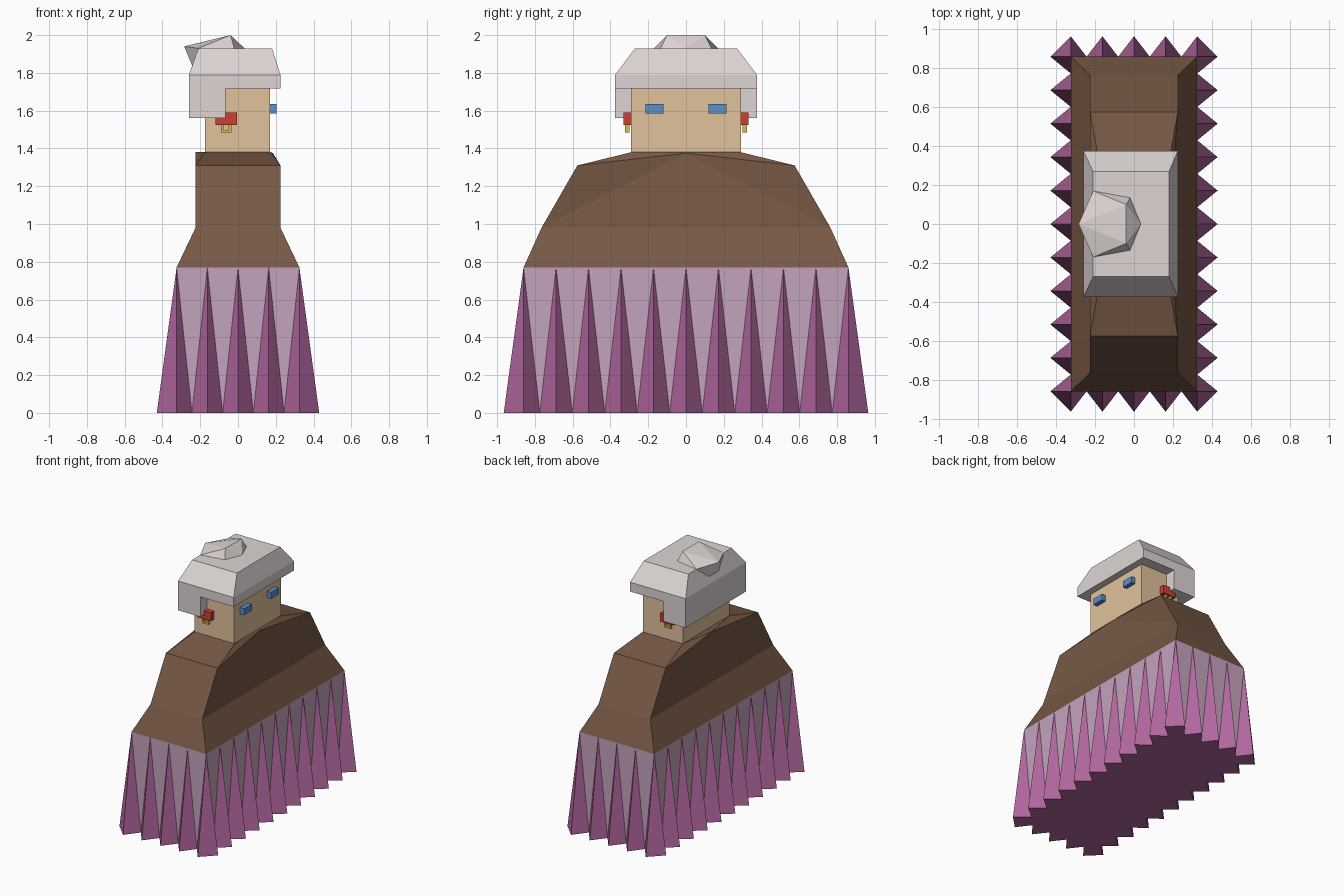
import bpy, bmesh
from mathutils import Vector

if "Cube" in bpy.data.objects:
    bpy.data.objects.remove(bpy.data.objects["Cube"])


def mat(name, r, g, b):
    m = bpy.data.materials.new(name)
    m.diffuse_color = tuple((c / 255) ** 2.2 for c in (r, g, b)) + (1,)
    m.use_nodes = True
    m.node_tree.nodes["Principled BSDF"].inputs["Base Color"].default_value = m.diffuse_color
    return m


PURPLE = mat("purple", 176, 102, 157)
LILAC = mat("lilac", 194, 162, 187)
BROWN = mat("brown", 118, 89, 71)
SKIN = mat("skin", 224, 193, 154)
GREY = mat("pale_grey", 220, 212, 210)
BLUE = mat("blue", 92, 142, 200)
RED = mat("red", 204, 66, 54)
GOLD = mat("gold", 215, 190, 80)


def finish(name, bm, *mats):
    bmesh.ops.remove_doubles(bm, verts=bm.verts[:], dist=1e-4)
    bmesh.ops.recalc_face_normals(bm, faces=bm.faces[:])
    me = bpy.data.meshes.new(name)
    bm.to_mesh(me)
    bm.free()
    for m in mats:
        me.materials.append(m)
    ob = bpy.data.objects.new(name, me)
    bpy.context.collection.objects.link(ob)
    return ob


def face(bm, pts, index=0):
    f = bm.faces.new([bm.verts.new(p) for p in pts])
    f.material_index = index


def rect(x0, x1, y, z):
    return [Vector(p) for p in ((x1, -y, z), (x1, y, z), (x0, y, z), (x0, -y, z))]


def hull(name, pts, m):
    bm = bmesh.new()
    for p in pts:
        bm.verts.new(p)
    bmesh.ops.convex_hull(bm, input=bm.verts[:])
    bmesh.ops.dissolve_limit(bm, angle_limit=0.01, verts=bm.verts[:], edges=bm.edges[:])
    return finish(name, bm, m)


def box(name, x, y, z, m):
    return hull(name, [(a, b, c) for a in x for b in y for c in z], m)


# Pleated skirt: flat panels between flaring folds
bm = bmesh.new()
corners = rect(-.325, .325, .86, .77)
drop = Vector((0, 0, -.77))
bottom = []
for k in range(4):
    a, b = corners[k], corners[(k + 1) % 4]
    n = 10 if k % 2 == 0 else 4
    d = (b - a).normalized()
    flare = Vector((d.y, -d.x, 0)) * .105 + drop
    if bottom:
        face(bm, (a, bottom[-1], a + flare))
    for i in range(n):
        p, q = a.lerp(b, i / n), a.lerp(b, (i + 1) / n)
        v = (p + q) / 2 + drop
        face(bm, (p, q, v), 1)
        face(bm, (p, p + flare, v))
        face(bm, (q, v, q + flare))
        bottom += [p + flare, v]
    bottom.append(b + flare)
face(bm, (corners[0], bottom[-1], bottom[0]))
face(bm, bottom)
face(bm, corners)
finish("skirt", bm, PURPLE, LILAC)

# Shawl: tapered rings with a raised middle point front and back
bm = bmesh.new()
A, B = rect(-.325, .325, .86, .77), rect(-.225, .225, .765, .98)
C, N = rect(-.225, .225, .575, 1.31), rect(-.175, .175, .29, 1.38)
for i in range(4):
    j = (i + 1) % 4
    face(bm, (A[i], A[j], B[j], B[i]))
    if i % 2:
        face(bm, (B[i], B[j], C[j], C[i]))
        face(bm, (C[i], C[j], N[j], N[i]))
    else:
        peak = (.185, 0, 1.375) if i == 0 else (-.225, 0, 1.38)
        face(bm, (B[i], B[j], peak))
        face(bm, (B[i], peak, C[i]))
        face(bm, (B[j], C[j], peak))
        face(bm, (C[i], peak, N[i]))
        face(bm, (C[j], N[j], peak))
        face(bm, (N[i], peak, N[j]))
face(bm, N)
face(bm, A)
finish("shawl", bm, BROWN)

# Head
box("head", (-.175, .17), (-.29, .29), (1.36, 1.75), SKIN)

# Hair: side profile extruded across, then the sloped crown
bm = bmesh.new()
prof = [(-.26, 1.56), (-.065, 1.56), (-.065, 1.717), (.225, 1.717), (.225, 1.79), (-.26, 1.79)]
L = [(x, -.375, z) for x, z in prof]
R = [(x, .375, z) for x, z in prof]
face(bm, L)
face(bm, R)
for i in range(5):
    face(bm, (L[i], L[i + 1], R[i + 1], R[i]))
face(bm, (L[5], L[0], R[0], R[5]))
finish("hair_sides", bm, GREY)
hull("hair_crown", rect(-.26, .225, .375, 1.79) + rect(-.21, .18, .27, 1.93), GREY)

# Bun tilted on the back of the crown
bun = [(-.285, 0, 1.94), (.035, 0, 1.93)]
for s in (-1, 1):
    bun += [(-.21, s * .17, 1.93), (-.04, s * .10, 2.0), (-.02, s * .135, 1.93), (-.235, s * .07, 1.82)]
hull("hair_bun", bun, GREY)

# Eyes, ears studs and hanging hoops, mirrored left and right
for side, s in (("right", -1), ("left", 1)):
    box("eye_" + side, (.16, .205), (s * .12, s * .215), (1.585, 1.635), BLUE)
    box("ear_stud_" + side, (-.12, -.005), (s * .285, s * .33), (1.525, 1.59), RED)
    hoop = (s * .3, s * .322)
    box("hoop_back_" + side, (-.09, -.076), hoop, (1.485, 1.53), GOLD)
    box("hoop_front_" + side, (-.049, -.035), hoop, (1.485, 1.53), GOLD)
    box("hoop_base_" + side, (-.076, -.049), hoop, (1.485, 1.498), GOLD)
